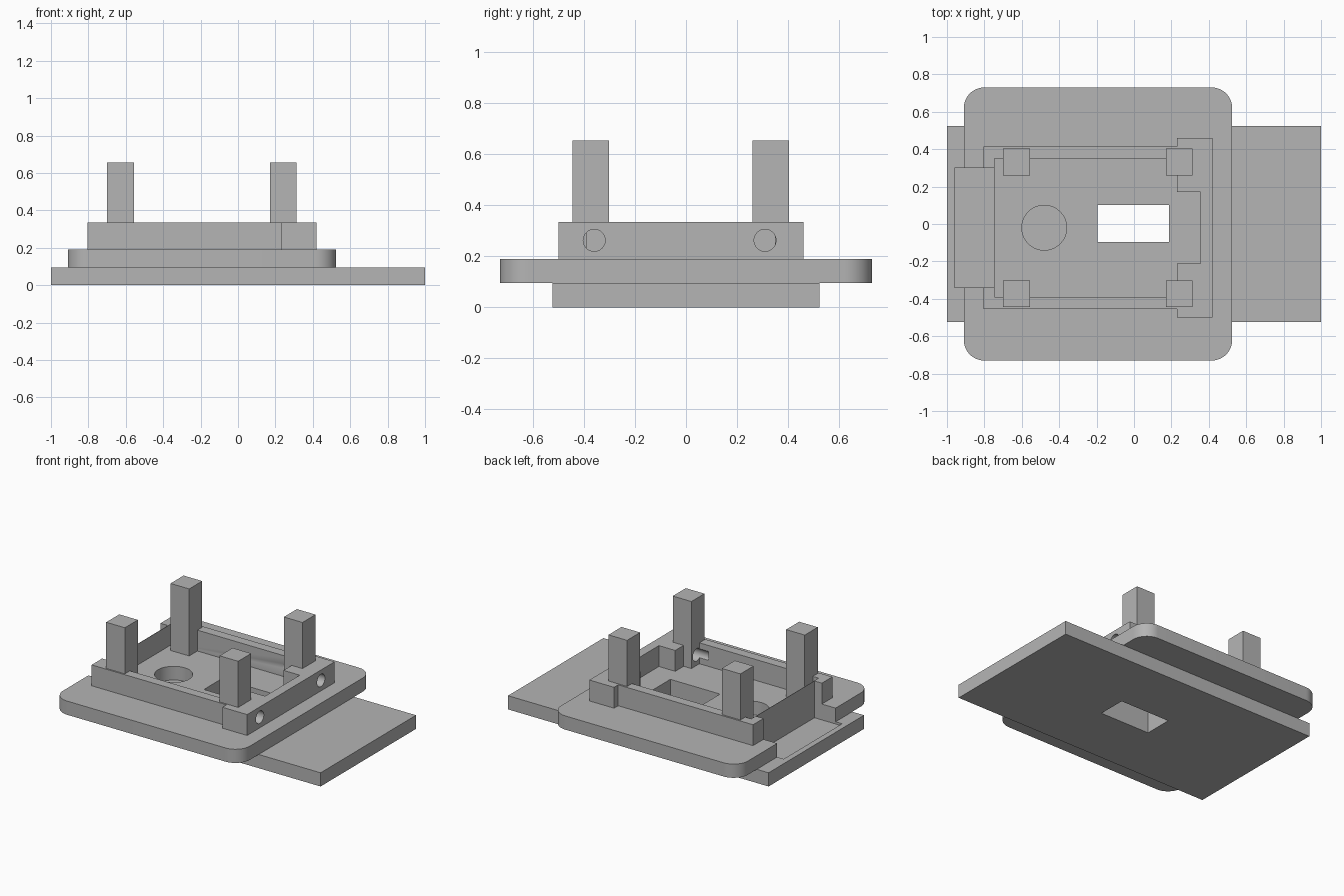
import bpy, bmesh, math
from mathutils import Vector

if "Cube" in bpy.data.objects:
    bpy.data.objects.remove(bpy.data.objects["Cube"])

grey = bpy.data.materials.new("plain grey")
grey.use_nodes = True
colour = (0.46, 0.46, 0.46, 1)
grey.diffuse_color = colour
grey.node_tree.nodes["Principled BSDF"].inputs["Base Color"].default_value = colour


def prism(name, points, z0, z1):
    """Extrude a flat outline from z0 to z1."""
    bm = bmesh.new()
    face = bm.faces.new([bm.verts.new((x, y, z0)) for x, y in points])
    top = bmesh.ops.extrude_face_region(bm, geom=[face])["geom"]
    verts = [v for v in top if isinstance(v, bmesh.types.BMVert)]
    bmesh.ops.translate(bm, verts=verts, vec=(0, 0, z1 - z0))
    bmesh.ops.recalc_face_normals(bm, faces=bm.faces)
    mesh = bpy.data.meshes.new(name)
    bm.to_mesh(mesh)
    bm.free()
    mesh.materials.append(grey)
    obj = bpy.data.objects.new(name, mesh)
    bpy.context.collection.objects.link(obj)
    return obj


def box(name, x0, x1, y0, y1, z0, z1):
    return prism(name, [(x0, y0), (x1, y0), (x1, y1), (x0, y1)], z0, z1)


def cylinder(name, radius, depth, location, rotation=(0, 0, 0)):
    bpy.ops.mesh.primitive_cylinder_add(vertices=48, radius=radius, depth=depth,
                                        location=location, rotation=rotation)
    obj = bpy.context.object
    obj.name = name
    obj.data.materials.append(grey)
    return obj


def activate(obj):
    bpy.ops.object.select_all(action='DESELECT')
    obj.select_set(True)
    bpy.context.view_layer.objects.active = obj


def cut(obj, cutters):
    activate(obj)
    for cutter in cutters:
        mod = obj.modifiers.new("cut", 'BOOLEAN')
        mod.operation = 'DIFFERENCE'
        mod.solver = 'EXACT'
        mod.object = cutter
        bpy.ops.object.modifier_apply(modifier=mod.name)


def rounded(x0, x1, y0, y1, r, steps=12):
    """Outline of a rectangle with round corners."""
    points = []
    corners = [(x1 - r, y1 - r), (x0 + r, y1 - r), (x0 + r, y0 + r), (x1 - r, y0 + r)]
    for quarter, (cx, cy) in enumerate(corners):
        for i in range(steps + 1):
            a = math.pi / 2 * (quarter + i / steps)
            points.append((cx + r * math.cos(a), cy + r * math.sin(a)))
    return points


BASE_TOP, PLATE_TOP, WALL_TOP, POST_TOP = 0.095, 0.19, 0.335, 0.655

# Stacked plates
base = box("base_plate", -1, 1, -0.523, 0.523, 0, BASE_TOP)
plate = prism("rounded_plate", rounded(-0.91, 0.525, -0.73, 0.73, 0.11), BASE_TOP, PLATE_TOP)

# Wall frame with a wider end
walls = prism("wall_frame", [(-0.805, -0.455), (0.23, -0.455), (0.23, -0.5), (0.42, -0.5),
                             (0.42, 0.46), (0.23, 0.46), (0.23, 0.415), (-0.805, 0.415)],
              PLATE_TOP, WALL_TOP)

# Cutters
room = box("room_cutter", -0.745, 0.23, -0.39, 0.35, 0.1, 0.5)
alcove = box("alcove_cutter", 0.2, 0.355, -0.21, 0.17, 0.1, 0.5)
window = box("window_cutter", -0.195, 0.187, -0.095, 0.102, -0.1, 0.5)
notch = box("notch_cutter", -0.96, -0.748, -0.34, 0.30, 0.08, 0.5)
well = cylinder("well_cutter", 0.12, 0.3, (-0.48, -0.02, BASE_TOP + 0.1))
bores = [cylinder("bore_cutter", 0.043, 0.4, (0.3, y, 0.263), (0, math.pi / 2, 0))
         for y in (-0.36, 0.31)]

cut(base, [window, notch])
cut(plate, [window, notch, well])
cut(walls, [room, alcove, notch] + bores)

# Corner posts, the two at the wide end bored through
parts = [base, plate, walls]
for end, x in (("right", -0.70), ("left", 0.17)):
    for side, y, bore in (("front", -0.445, bores[0]), ("back", 0.26, bores[1])):
        post = box(f"{side}_{end}_post", x, x + 0.143, y, y + 0.143, PLATE_TOP, POST_TOP)
        if end == "left":
            cut(post, [bore])
        parts.append(post)

for cutter in [room, alcove, window, notch, well] + bores:
    bpy.data.objects.remove(cutter)

# Smooth round edges, crisp corners
for part in parts:
    activate(part)
    bpy.ops.object.shade_smooth_by_angle(angle=math.radians(30))
